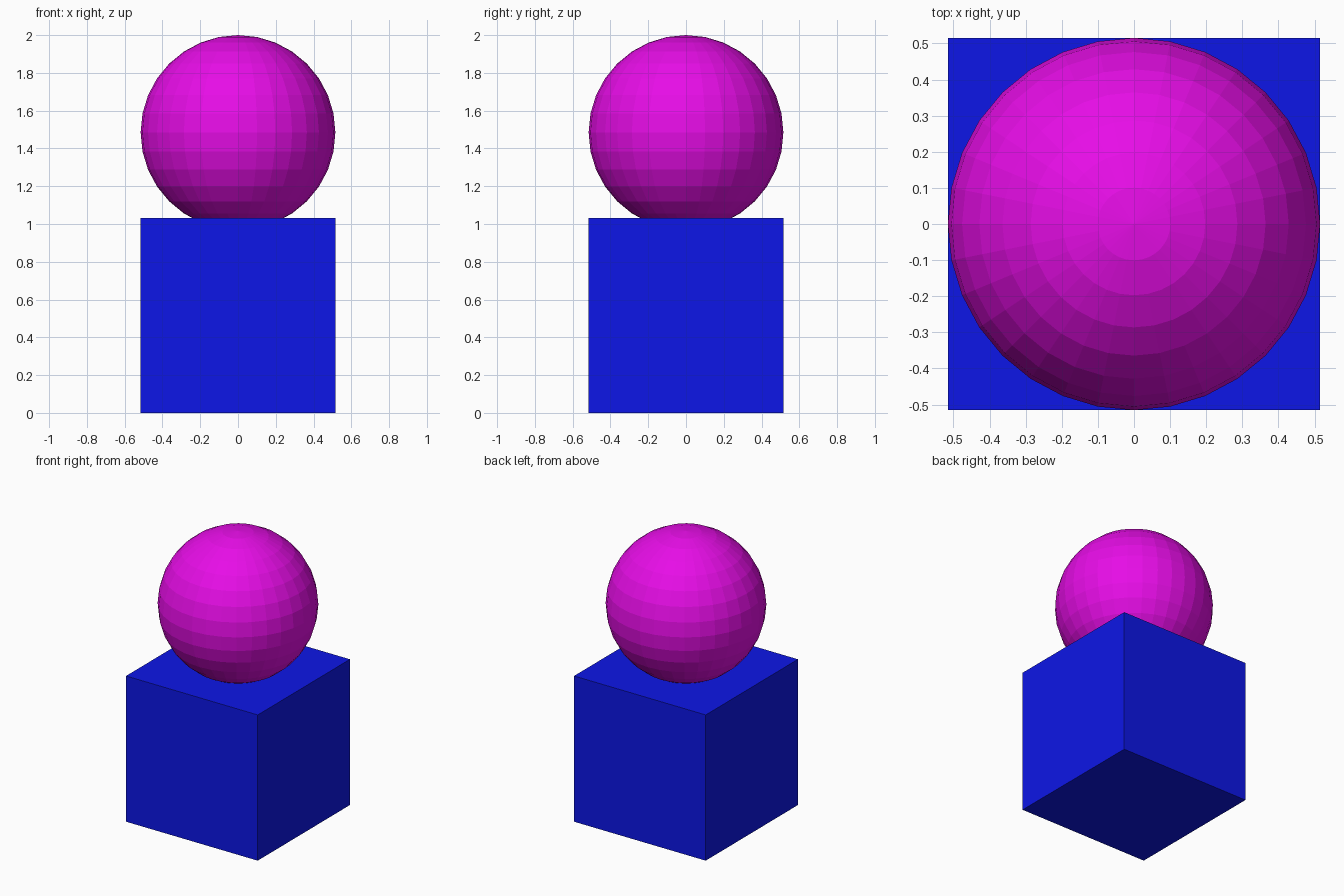
import bpy

if "Cube" in bpy.data.objects:
    bpy.data.objects.remove(bpy.data.objects["Cube"])

R = 0.5155  # sphere radius and half the cube's side


def finish(name, color):
    obj = bpy.context.object
    obj.name = name
    mat = bpy.data.materials.new(name + "_paint")
    mat.diffuse_color = color
    mat.use_nodes = True
    mat.node_tree.nodes["Principled BSDF"].inputs["Base Color"].default_value = mat.diffuse_color
    obj.data.materials.append(mat)
    return obj


# Cube base standing on the floor
bpy.ops.mesh.primitive_cube_add(size=2 * R, location=(0, 0, R))
finish("base_cube", (0.004, 0.008, 0.8, 1))

# Flat-shaded ball slightly sunk into the top of the cube
bpy.ops.mesh.primitive_uv_sphere_add(segments=32, ring_count=16, radius=R,
                                     location=(0, 0, 2 - R))
finish("ball", (0.8, 0.004, 0.8, 1))
